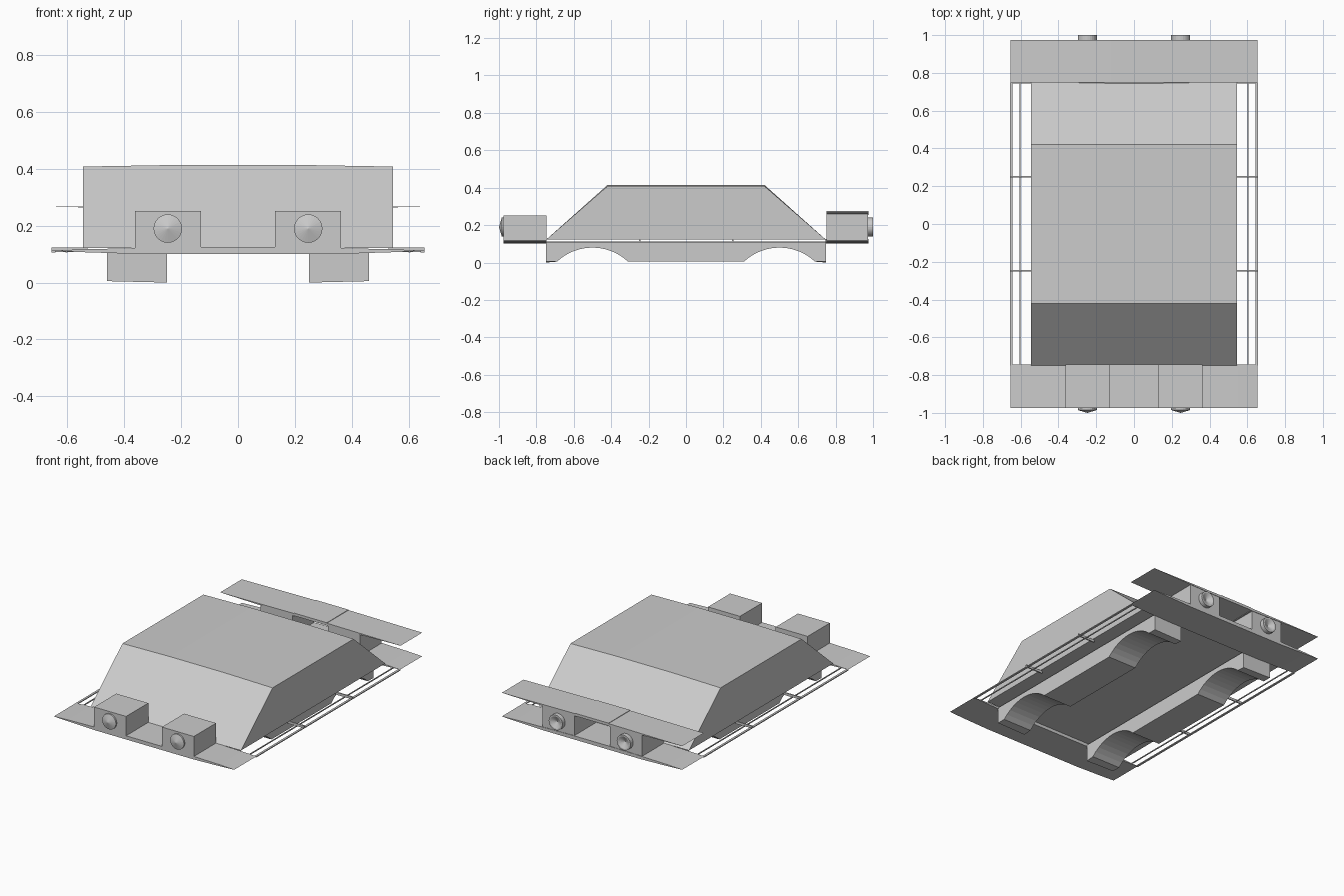
import bpy, bmesh
from math import sin, cos, pi, asin

if "Cube" in bpy.data.objects:
    bpy.data.objects.remove(bpy.data.objects["Cube"])


def loft(name, rings):
    """Join matching rings of points into a closed solid with flat faces."""
    bm = bmesh.new()
    loops = [[bm.verts.new(p) for p in ring] for ring in rings]
    n = len(loops[0])
    for a, b in zip(loops, loops[1:]):
        for i in range(n):
            j = (i + 1) % n
            bm.faces.new((a[i], a[j], b[j], b[i]))
    bm.faces.new(loops[0])
    bm.faces.new(loops[-1])
    bmesh.ops.remove_doubles(bm, verts=bm.verts, dist=0.0001)
    bmesh.ops.recalc_face_normals(bm, faces=bm.faces)
    mesh = bpy.data.meshes.new(name)
    bm.to_mesh(mesh)
    bm.free()
    obj = bpy.data.objects.new(name, mesh)
    bpy.context.collection.objects.link(obj)
    return obj


def box(name, x0, x1, y0, y1, z0, z1):
    return loft(name, [[(x0, y, z0), (x1, y, z0), (x1, y, z1), (x0, y, z1)]
                       for y in (y0, y1)])


def across(name, section, y0, y1):
    """Extrude an x-z section along y."""
    return loft(name, [[(x, y, z) for x, z in section] for y in (y0, y1)])


def lamp(name, x, steps, sides=24):
    """Turned lamp facing along y; steps are (radius, y)."""
    return loft(name, [[(x + r * cos(2 * pi * i / sides), y,
                         0.19 + r * sin(2 * pi * i / sides))
                        for i in range(sides)] for r, y in steps])


# Main hull: sloped nose and tail, slightly crowned roof
loft("hull", [[(x, -0.748, 0.122), (x, -0.42, top), (x, 0.42, top), (x, 0.748, 0.122)]
              for x, top in ((-0.545, 0.408), (-0.2, 0.414), (0.2, 0.414), (0.545, 0.408))])

# Front and rear tapered bumper plates
half = [(0.13, 0.125), (0.36, 0.121), (0.55, 0.117), (0.655, 0.112), (0.55, 0.107), (0.36, 0.101)]
plate = half + [(-x, z) for x, z in reversed(half)]
across("front_plate", plate, -0.975, -0.745)
across("rear_plate", plate, 0.745, 0.975)

# Rear spoiler: two tapered wings and a raised centre strip
for s in (-1, 1):
    across("spoiler_wing", [(s * 0.12, 0.272), (s * 0.655, 0.267), (s * 0.12, 0.255)], 0.75, 0.975)
box("spoiler_centre", -0.12, 0.12, 0.75, 0.975, 0.257, 0.275)

# Skid outline with two wheel arches
R, CZ = 0.278, -0.198
A = asin(0.19 / R)
outline = [(-0.748, 0.112), (-0.748, 0.0)]
for c in (-0.5, 0.5):
    for i in range(13):
        t = -A + 2 * A * i / 12
        outline.append((c + R * sin(t), max(0.0, CZ + R * cos(t))))
outline += [(0.748, 0.0), (0.748, 0.112)]

for s in (-1, 1):
    # Skids, slightly higher at the outer edge
    loft("skid", [[(s * x, y, max(z, low)) for y, z in outline]
                  for x, low in ((0.25, 0.0), (0.46, 0.005))])
    # Lamp housings and lamps
    x0, x1 = sorted((s * 0.13, s * 0.362))
    box("front_lamp_housing", x0, x1, -0.975, -0.745, 0.105, 0.252)
    box("rear_lamp_housing", x0, x1, 0.75, 0.972, 0.105, 0.26)
    lamp("headlamp", s * 0.247, [(0.05, -0.97), (0.05, -0.985), (0, -1.0)])
    lamp("tail_lamp", s * 0.247, [(0.05, 0.96), (0.05, 1.0), (0.04, 1.0), (0, 0.98)])
    # Side rails and cross bars
    for a, b in ((0.6, 0.606), (0.642, 0.656)):
        x0, x1 = sorted((s * a, s * b))
        box("side_rail", x0, x1, -0.748, 0.75, 0.106, 0.112)
    for y in (-0.247, 0.25):
        x0, x1 = sorted((s * 0.53, s * 0.656))
        box("rail_bar", x0, x1, y - 0.004, y + 0.004, 0.108, 0.124)
